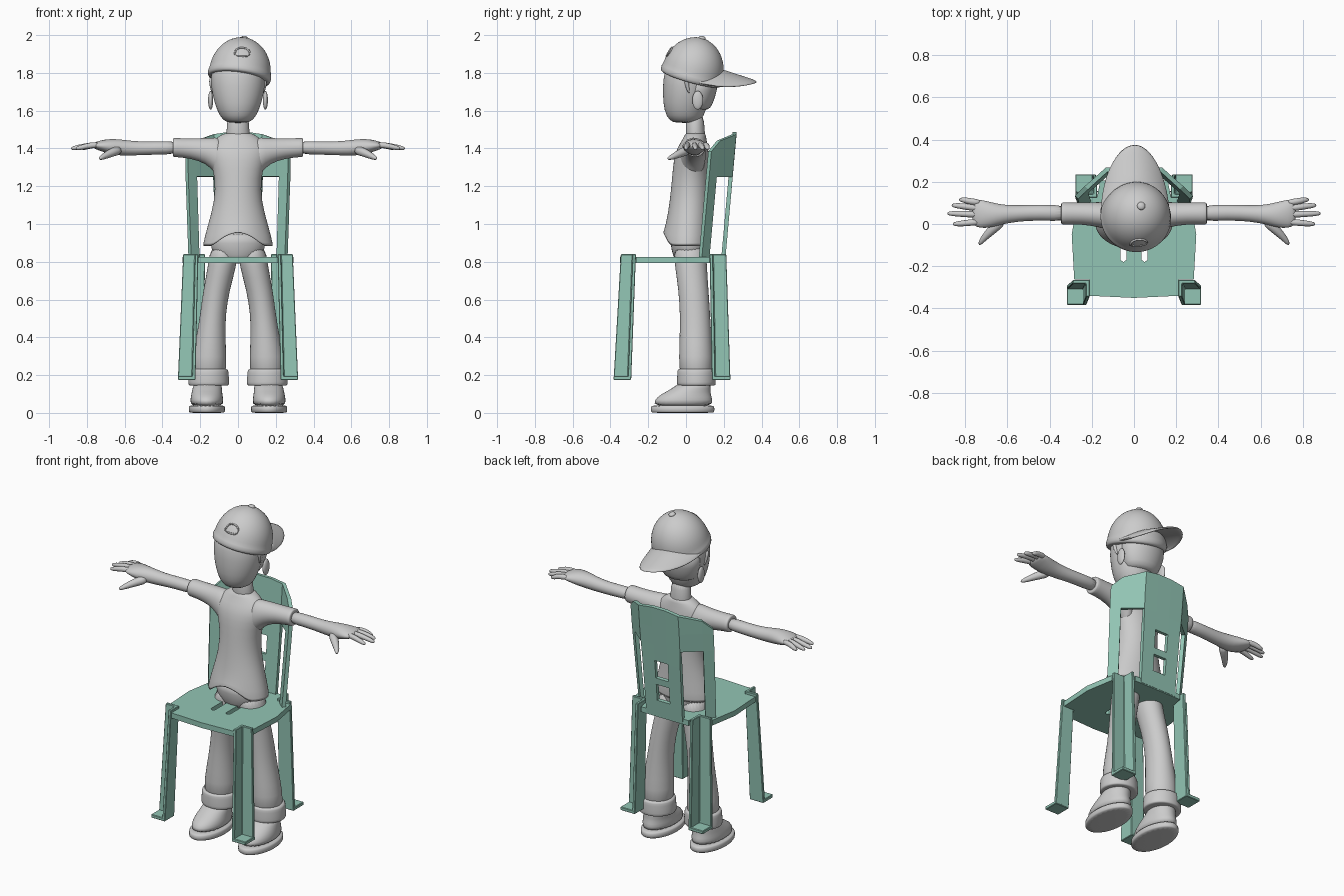
import bpy, bmesh
from math import sin, cos, pi, sqrt
from mathutils import Vector, Matrix

if "Cube" in bpy.data.objects:
    bpy.data.objects.remove(bpy.data.objects["Cube"], do_unlink=True)


def material(name, rgb):
    m = bpy.data.materials.new(name)
    m.use_nodes = True
    m.diffuse_color = (*rgb, 1)
    m.node_tree.nodes["Principled BSDF"].inputs["Base Color"].default_value = (*rgb, 1)
    return m


GREY = material("plain_grey", (0.6, 0.6, 0.6))
GREEN = material("chair_green", (0.29, 0.56, 0.46))


def finish(name, bm, mat, smooth=0, thick=0, bevel=0, matrix=None):
    bmesh.ops.recalc_face_normals(bm, faces=bm.faces)
    if matrix:
        bm.transform(matrix)
    me = bpy.data.meshes.new(name)
    bm.to_mesh(me)
    bm.free()
    me.materials.append(mat)
    ob = bpy.data.objects.new(name, me)
    bpy.context.collection.objects.link(ob)
    if thick:
        mod = ob.modifiers.new("Thickness", 'SOLIDIFY')
        mod.thickness, mod.offset = thick, 0
    if bevel:
        mod = ob.modifiers.new("Bevel", 'BEVEL')
        mod.width, mod.segments = bevel, 1
    if smooth:
        me.polygons.foreach_set("use_smooth", [True] * len(me.polygons))
        mod = ob.modifiers.new("Subdivision", 'SUBSURF')
        mod.levels = mod.render_levels = smooth
    return ob


def skin(name, rings, mat, caps=(True, True), **kw):
    """Bridge a list of equal-length point rings into a solid."""
    bm = bmesh.new()
    rows = [[bm.verts.new(p) for p in r] for r in rings]
    n = len(rows[0])
    for a, b in zip(rows, rows[1:]):
        for i in range(n):
            j = (i + 1) % n
            bm.faces.new((a[i], a[j], b[j], b[i]))
    for row, cap in zip((rows[0], rows[-1]), caps):
        if cap:
            bm.faces.new(row)
    return finish(name, bm, mat, **kw)


def upright(rings, s=1, n=24):
    """Ellipse rings stacked on z: (z, cx, cy, rx, ry)."""
    return [[(s * (cx + rx * cos(2 * pi * i / n)), cy + ry * sin(2 * pi * i / n), z)
             for i in range(n)] for z, cx, cy, rx, ry in rings]


def sideways(rings, s=1, n=16):
    """Ellipse rings along x: (x, cy, cz, ry, rz)."""
    return [[(s * x, cy + ry * cos(2 * pi * i / n), cz + rz * sin(2 * pi * i / n))
             for i in range(n)] for x, cy, cz, ry, rz in rings]


def tube(name, pts, mat, s=1, n=8, matrix=None):
    """Round tube through (x, y, z, radius) points."""
    ps = [Vector((s * p[0], p[1], p[2])) for p in pts]
    rings = []
    for i, p in enumerate(ps):
        d = ps[min(i + 1, len(ps) - 1)] - ps[max(i - 1, 0)]
        q = d.to_track_quat('Z', 'Y')
        rings.append([p + q @ Vector((cos(2 * pi * k / n), sin(2 * pi * k / n), 0)) * pts[i][3]
                      for k in range(n)])
    return skin(name, rings, mat, smooth=1, matrix=matrix)


def ellipsoid(name, centre, radii, mat, matrix=None):
    bm = bmesh.new()
    bmesh.ops.create_uvsphere(bm, u_segments=16, v_segments=10, radius=1)
    bm.transform(Matrix.Translation(centre) @ Matrix.Diagonal((*radii, 1)))
    return finish(name, bm, mat, smooth=1, matrix=matrix)


# Shirt body, open at the hem with an arched front
shirt = upright([(.88, 0, .005, .187, .126), (.99, 0, .01, .158, .114), (1.12, 0, .02, .12, .102),
                 (1.25, 0, .025, .118, .095), (1.34, 0, .028, .145, .09), (1.4, 0, .035, .16, .08),
                 (1.445, 0, .045, .125, .06), (1.475, 0, .05, .078, .052), (1.478, 0, .05, .06, .045)])
shirt[0] = [(x, y, z + (max(0, .075 * (1 - (x / .13) ** 2)) if y < 0 else 0)) for x, y, z in shirt[0]]
skin("shirt_body", shirt, GREY, caps=(False, True), smooth=1, thick=.008)

# Neck and head
skin("neck", upright([(1.4, 0, .05, .07, .055), (1.48, 0, .05, .06, .05), (1.6, 0, .045, .058, .05)]),
     GREY, smooth=1)
skin("head", upright([(1.535, 0, 0, .04, .05), (1.545, 0, -.005, .08, .085), (1.6, 0, -.005, .112, .112),
                      (1.68, 0, .002, .137, .126), (1.78, 0, .01, .15, .133), (1.88, 0, .02, .125, .115)]),
     GREY, smooth=1)
skin("back_hair", upright([(1.6, 0, .06, .085, .06), (1.63, 0, .06, .11, .08), (1.7, 0, .07, .135, .095),
                           (1.8, 0, .07, .145, .11)]), GREY, smooth=1)

for side, s in (("left", 1), ("right", -1)):
    # Ears and sideburns
    ellipsoid(side + "_ear", (s * .145, .062, 1.655), (.014, .03, .05), GREY)
    tube(side + "_sideburn", [(.143, 0, 1.78, .014), (.14, .005, 1.73, .012), (.134, .018, 1.69, .005)],
         GREY, s)
    # Sleeves and arms with a flat palm
    skin(side + "_sleeve", sideways([(.07, .035, 1.33, .07, .13), (.12, .038, 1.365, .068, .095),
         (.17, .045, 1.388, .06, .068), (.25, .05, 1.4, .052, .054), (.335, .05, 1.405, .053, .051),
         (.345, .05, 1.405, .053, .051), (.345, .05, 1.405, .038, .036)], s), GREY, smooth=1)
    skin(side + "_arm", sideways([(.3, .05, 1.405, .042, .038), (.45, .055, 1.402, .037, .035),
         (.55, .05, 1.4, .039, .038), (.62, .045, 1.405, .046, .044), (.68, .043, 1.41, .062, .042),
         (.73, .048, 1.415, .07, .028), (.77, .055, 1.415, .062, .014)], s), GREY, smooth=1)
    # Fingers: base y, tip x, tip y
    for name, by, tx, ty in (("little", .1, .83, .115), ("ring", .072, .865, .088),
                             ("middle", .043, .885, .05), ("index", .012, .86, 0)):
        tube(f"{side}_{name}_finger", [(.72, by, 1.418, .017), (.78, (by + ty) / 2, 1.418, .017),
             (tx - .02, ty, 1.403, .014), (tx, ty, 1.398, .007)], GREY, s)
    tube(side + "_thumb", [(.62, .02, 1.395, .03), (.67, -.025, 1.378, .025), (.715, -.07, 1.355, .017),
                           (.735, -.1, 1.345, .008)], GREY, s)
    # Trouser leg with a turned-up cuff
    skin(side + "_trouser_leg", upright([(.17, .155, .055, .098, .095), (.3, .152, .053, .09, .09),
         (.42, .142, .05, .076, .084), (.52, .133, .048, .068, .08), (.65, .115, .04, .07, .08),
         (.78, .082, .025, .076, .085), (.9, .07, .02, .075, .09)], s), GREY, smooth=1)
    skin(side + "_cuff", upright([(.145, .155, .055, .09, .088), (.145, .155, .055, .108, .102),
         (.155, .155, .055, .11, .104), (.215, .155, .055, .106, .102), (.23, .155, .055, .103, .1),
         (.235, .155, .055, .09, .088)], s), GREY, smooth=1)
    # Shoe: sole and upper
    skin(side + "_sole", upright([(0, .165, -.018, .092, .165), (.003, .165, -.018, .097, .17),
         (.036, .165, -.018, .097, .17), (.04, .165, -.018, .092, .165)], s), GREY, smooth=1)
    skin(side + "_shoe", upright([(.03, .165, -.016, .088, .16), (.07, .165, -.014, .088, .155),
         (.1, .165, 0, .083, .132), (.125, .163, .025, .078, .104), (.17, .16, .055, .075, .08)], s),
         GREY, smooth=1)

skin("hips", upright([(.79, 0, .02, .07, .07), (.83, 0, .02, .13, .09), (.9, 0, .015, .152, .1),
                      (.96, 0, .015, .14, .1)]), GREY, smooth=1)

# Cap worn backwards, tilted as one piece
tilt = Matrix.Translation((.008, .03, 1.785)) @ Matrix.Rotation(.13, 4, 'Y') @ Matrix.Rotation(-.27, 4, 'X')
dome = [(-.02, .158), (-.018, .168), (.015, .17), (.018, .165)]
dome += [(.018 + .19 * sin(a * pi / 14), .165 * cos(a * pi / 14)) for a in range(1, 7)] + [(.209, .008)]
skin("cap_crown", upright([(z, 0, 0, r, r) for z, r in dome], n=32), GREY, smooth=1, matrix=tilt)
ellipsoid("cap_button", (0, 0, .208), (.02, .02, .012), GREY, tilt)
frame = [(-.04, .065), (-.04, .095), (-.022, .118), (.022, .118), (.04, .095), (.04, .065), (-.04, .065)]
tube("cap_opening_trim", [(x, -sqrt(max(0, .165 ** 2 * (1 - ((z - .018) / .19) ** 2) - x * x)) - .001, z, .006)
                          for x, z in frame], GREY, matrix=tilt)

# Curved brim
bm = bmesh.new()
grid = []
for i in range(17):
    a = -pi / 2 + pi * i / 16
    x, c = .158 * sin(a), cos(a)
    grid.append([bm.verts.new((x, .03 + c * (.11 + .205 * k / 4), .07 - .01 * k / 4 - 2.8 * x * x))
                 for k in range(5)])
for p, q in zip(grid, grid[1:]):
    for k in range(4):
        bm.faces.new((p[k], p[k + 1], q[k + 1], q[k]))
bmesh.ops.remove_doubles(bm, verts=bm.verts, dist=.0005)
finish("cap_brim", bm, GREY, smooth=1, thick=.012, matrix=tilt)

# Chair seat with two slots
half = [(.21, -.34), (.21, -.262), (.283, -.262), (.295, -.05), (.265, .125), (.175, .125), (.16, .205)]
outline = [(0, -.35)] + half + [(-x, y) for x, y in reversed(half)]
slots = [[(c - .014, -.17), (c, -.18), (c + .014, -.17), (c + .014, -.03), (c - .014, -.03)]
         for c in (-.05, .05)]
bm = bmesh.new()
for loop in [outline] + slots:
    vs = [bm.verts.new((x, y, .825)) for x, y in loop]
    for i, v in enumerate(vs):
        bm.edges.new((v, vs[(i + 1) % len(vs)]))
bmesh.ops.triangle_fill(bm, edges=bm.edges[:], use_beauty=True)
ext = bmesh.ops.extrude_face_region(bm, geom=bm.faces[:])["geom"]
bmesh.ops.translate(bm, vec=(0, 0, -.032), verts=[v for v in ext if isinstance(v, bmesh.types.BMVert)])
finish("seat", bm, GREEN)


def angle_ring(x, y, size, sx, sy, z, t=.018):
    prof = [(0, 0), (size, 0), (size, t), (t, t), (t, size), (0, size)]
    return [(sx * (x + a), y + sy * b, z) for a, b in prof]


# Chair legs: angle section opening outward, with a foot plate
for side, s in (("left", 1), ("right", -1)):
    for end, sy, top, low in (("front", -1, (.21, -.265, .08), (.225, -.29, .093)),
                              ("back", 1, (.175, .125, .088), (.18, .137, .098))):
        skin(f"{end}_{side}_chair_leg", [angle_ring(*low, s, sy, .18), angle_ring(*top, s, sy, .84)],
             GREEN, bevel=.003)
        x, y, size = low
        skin(f"{end}_{side}_foot_plate",
             [[(s * (x + a * size), y + sy * b * size, z) for a, b in ((0, 0), (1, 0), (1, 1), (0, 1))]
              for z in (.175, .195)], GREEN, bevel=.003)

# Chair back: three facets, side gaps and a slat with windows
xs = [-.272, -.225, -.13, -.045, .045, .13, .225, .272]
zs = [.8, .9, 1.0, 1.04, 1.15, 1.25, 1.36, 1.49]
crest = {.272: 1.385, .225: 1.44, .13: 1.475, .045: 1.487}


def back_point(x, z):
    ax = abs(x)
    if z == zs[-1]:
        z = crest[ax]
    y = .258 - max(0, ax - .13) * .86 - (1.49 - z) * .09
    return (x * (1 - .13 * (1.3 - min(z, 1.3))), y, z)


bm = bmesh.new()
pts = [[bm.verts.new(back_point(x, z)) for x in xs] for z in zs]
for r in range(len(zs) - 1):
    for c in range(len(xs) - 1):
        gap = c in (1, 5) and r < 5
        window = c == 3 and r in (1, 3)
        if not (gap or window):
            bm.faces.new((pts[r][c], pts[r][c + 1], pts[r + 1][c + 1], pts[r + 1][c]))
finish("chair_back", bm, GREEN, thick=.022)
